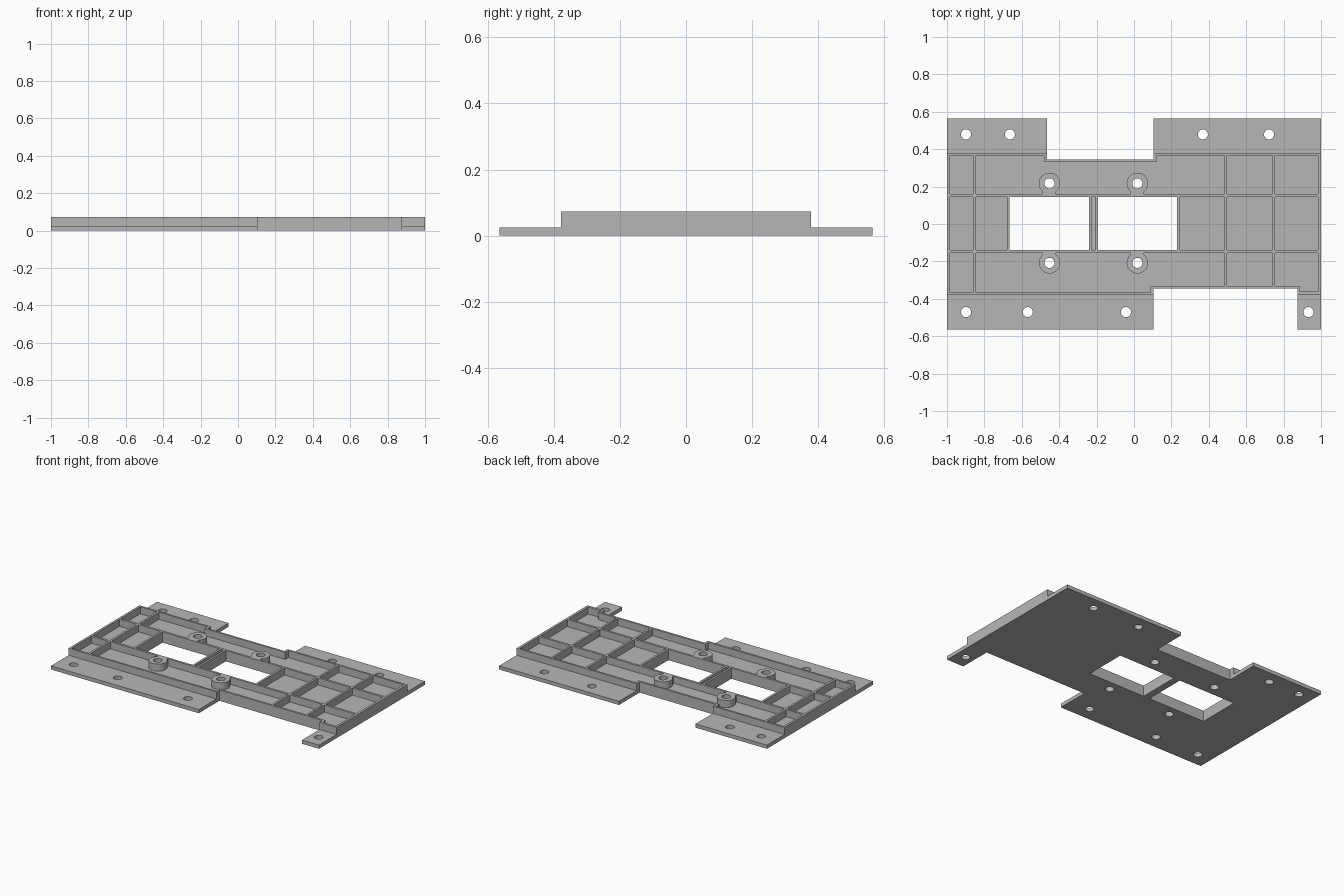
import bpy, bmesh, math

old = bpy.data.objects.get("Cube")
if old:
    bpy.data.objects.remove(old, do_unlink=True)

PLATE, TOP = 0.025, 0.073
HOLE, BOSS = 0.027, 0.057

grey = bpy.data.materials.new("plain grey")
grey.use_nodes = True
grey.diffuse_color = (0.47, 0.47, 0.47, 1)
grey.node_tree.nodes["Principled BSDF"].inputs["Base Color"].default_value = (0.47, 0.47, 0.47, 1)


def rect(x0, x1, y0, y1):
    return [(x0, y0), (x1, y0), (x1, y1), (x0, y1)]


def circle(x, y, r, n=32):
    return [(x + r * math.cos(math.tau * i / n), y + r * math.sin(math.tau * i / n)) for i in range(n)]


def slab(name, loops, z0, z1):
    """Extrude closed outlines; loops inside the first one become openings."""
    curve = bpy.data.curves.new(name, "CURVE")
    curve.dimensions = "2D"
    curve.fill_mode = "BOTH"
    curve.extrude = (z1 - z0) / 2
    for pts in loops:
        s = curve.splines.new("POLY")
        s.points.add(len(pts) - 1)
        for p, (x, y) in zip(s.points, pts):
            p.co = (x, y, 0, 1)
        s.use_cyclic_u = True
    tmp = bpy.data.objects.new(name + "_outline", curve)
    bpy.context.collection.objects.link(tmp)
    deps = bpy.context.evaluated_depsgraph_get()
    mesh = bpy.data.meshes.new_from_object(tmp.evaluated_get(deps))
    bpy.data.objects.remove(tmp, do_unlink=True)
    bm = bmesh.new()
    bm.from_mesh(mesh)
    bmesh.ops.remove_doubles(bm, verts=bm.verts, dist=1e-5)
    bmesh.ops.translate(bm, verts=bm.verts, vec=(0, 0, (z0 + z1) / 2))
    bmesh.ops.recalc_face_normals(bm, faces=bm.faces)
    bm.to_mesh(mesh)
    bm.free()
    mesh.materials.clear()
    mesh.materials.append(grey)
    obj = bpy.data.objects.new(name, mesh)
    bpy.context.collection.objects.link(obj)
    bpy.ops.object.select_all(action="DESELECT")
    obj.select_set(True)
    bpy.context.view_layer.objects.active = obj
    bpy.ops.object.shade_smooth_by_angle()
    return obj


def outline(front, back):
    """Notched outline; front and back give the reach of the tabs."""
    return [(-1, front), (0.103, front), (0.103, -0.345), (0.873, -0.345), (0.873, front), (1, front),
            (1, back), (0.105, back), (0.105, 0.345), (-0.466, 0.345), (-0.466, back), (-1, back)]


windows = [rect(-0.665, -0.24, -0.14, 0.145), rect(-0.193, 0.23, -0.14, 0.145)]
bosses = [(x, y) for x in (-0.452, 0.018) for y in (-0.208, 0.217)]
screws = [(x, 0.479) for x in (-0.898, -0.664, 0.368, 0.722)]
screws += [(x, -0.471) for x in (-0.898, -0.568, -0.043, 0.933)]

# Base plate with mounting tabs, windows and holes
slab("base_plate", [outline(-0.565, 0.565)] + windows
     + [circle(x, y, HOLE) for x, y in bosses + screws], 0, PLATE)

# Pockets between the ribs: middle, back and front rows
pockets = [rect(a, b, -0.14, 0.145) for a, b in
           ((-0.985, -0.86), (-0.845, -0.68), (-0.226, -0.207), (0.245, 0.483), (0.497, 0.74), (0.753, 0.984))]
pockets += [rect(a, b, 0.16, 0.365) for a, b in ((-0.985, -0.86), (0.497, 0.74), (0.753, 0.984))]
pockets.append([(-0.845, 0.16), (0.483, 0.16), (0.483, 0.365), (0.12, 0.365),
                (0.12, 0.332), (-0.482, 0.332), (-0.482, 0.365), (-0.845, 0.365)])
pockets += [rect(-0.985, -0.86, -0.365, -0.155), rect(0.497, 0.74, -0.331, -0.155)]
pockets.append([(-0.845, -0.365), (0.087, -0.365), (0.087, -0.331), (0.483, -0.331),
                (0.483, -0.155), (-0.845, -0.155)])
pockets.append([(0.753, -0.331), (0.887, -0.331), (0.887, -0.362), (0.984, -0.362),
                (0.984, -0.155), (0.753, -0.155)])

# Raised rim and rib grid
slab("rib_frame", [outline(-0.378, 0.378)] + windows + pockets, PLATE, TOP)

# Screw bosses, each tied to its rib by a short web
for i, (x, y) in enumerate(bosses):
    slab(f"boss_{i + 1}", [circle(x, y, BOSS), circle(x, y, HOLE)], PLATE, TOP)
    s = 1 if y > 0 else -1
    inner, outer = y - s * 0.058, y - s * 0.042
    slab(f"boss_web_{i + 1}", [rect(x - 0.036, x + 0.036, min(inner, outer), max(inner, outer))], PLATE, TOP)
